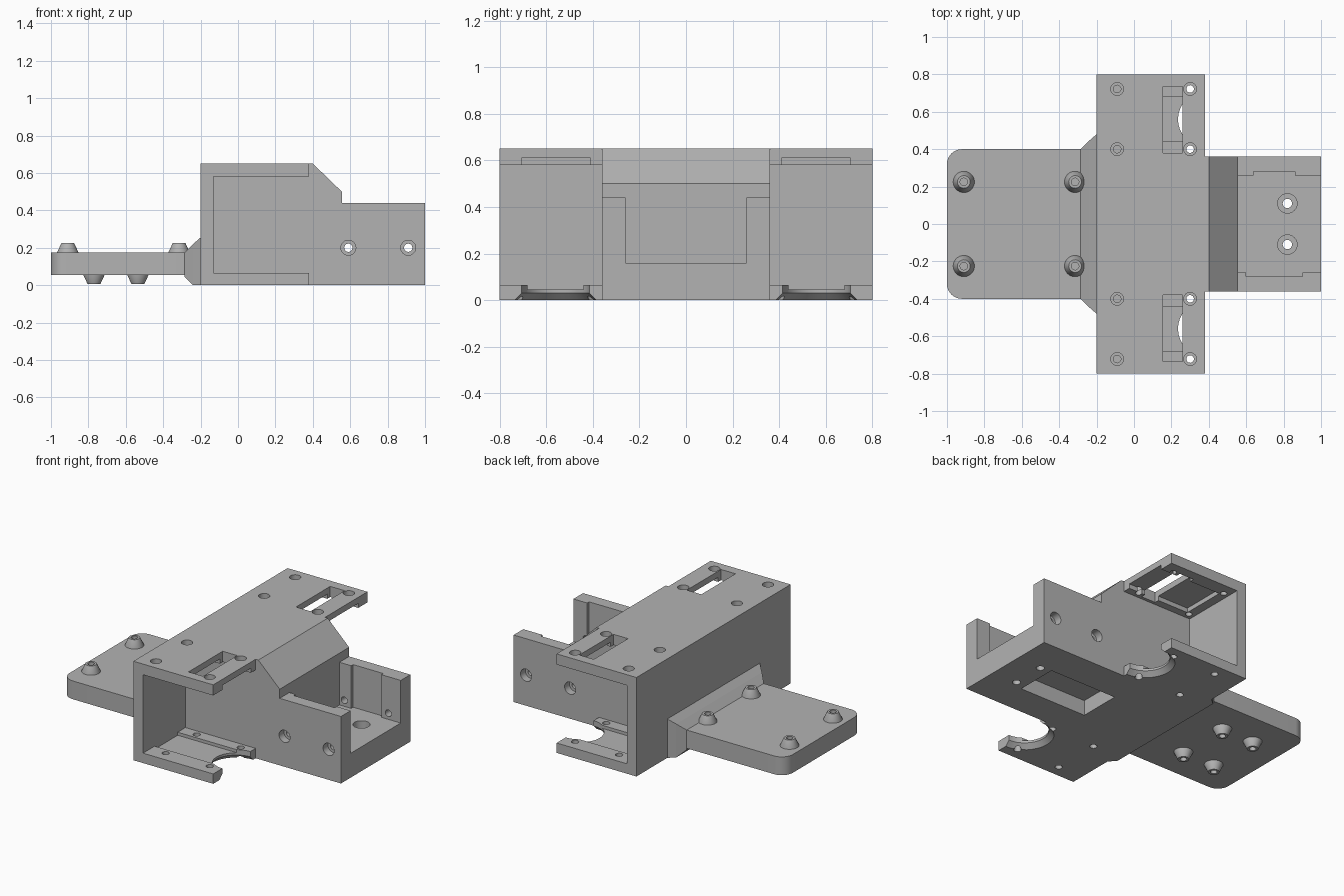
import bpy
import bmesh
from math import cos, sin, pi
from mathutils import Matrix, Vector

if "Cube" in bpy.data.objects:
    bpy.data.objects.remove(bpy.data.objects["Cube"])

GREY = (0.45, 0.45, 0.45, 1)
grey = bpy.data.materials.new("plain grey")
grey.use_nodes = True
grey.diffuse_color = GREY
grey.node_tree.nodes["Principled BSDF"].inputs["Base Color"].default_value = GREY


def finish(name, bm):
    bmesh.ops.recalc_face_normals(bm, faces=bm.faces)
    mesh = bpy.data.meshes.new(name)
    bm.to_mesh(mesh)
    bm.free()
    mesh.materials.append(grey)
    ob = bpy.data.objects.new(name, mesh)
    bpy.context.collection.objects.link(ob)
    return ob


def loft(name, rings):
    """Closed solid through rings of equal point count."""
    bm = bmesh.new()
    loops = [[bm.verts.new(p) for p in ring] for ring in rings]
    for a, b in zip(loops, loops[1:]):
        for i in range(len(a)):
            j = (i + 1) % len(a)
            bm.faces.new((a[i], a[j], b[j], b[i]))
    bm.faces.new(loops[0])
    bm.faces.new(loops[-1])
    return finish(name, bm)


def box(name, x, y, z):
    return loft(name, [[(x[0], y[0], h), (x[1], y[0], h), (x[1], y[1], h), (x[0], y[1], h)]
                       for h in z])


def side_profile(name, points, half_width):
    return loft(name, [[(x, y, z) for x, z in points] for y in (-half_width, half_width)])


def lathe(name, loc, profile, direction=(0, 0, 1), n=32):
    """Round solid from (radius, height) pairs along a direction."""
    turn = Vector((0, 0, 1)).rotation_difference(Vector(direction)).to_matrix().to_4x4()
    m = Matrix.Translation(loc) @ turn
    return loft(name, [[m @ Vector((r * cos(2 * pi * i / n), r * sin(2 * pi * i / n), h))
                        for i in range(n)] for r, h in profile])


def combine(target, tool, operation="DIFFERENCE"):
    mod = target.modifiers.new("combine", "BOOLEAN")
    mod.operation = operation
    mod.solver = "EXACT"
    mod.object = tool
    bpy.context.view_layer.objects.active = target
    bpy.ops.object.modifier_apply(modifier=mod.name)
    bpy.data.objects.remove(tool)


def smooth(ob):
    bpy.ops.object.select_all(action="DESELECT")
    ob.select_set(True)
    bpy.context.view_layer.objects.active = ob
    bpy.ops.object.shade_smooth_by_angle(angle=0.5)


# C-shaped bracket with a solid core that carries the tray
frame = side_profile("mount_frame", [(-0.2, 0), (0.38, 0), (0.38, 0.065), (-0.13, 0.065),
                                     (-0.13, 0.58), (0.38, 0.58), (0.38, 0.65), (-0.2, 0.65)], 0.8)
core = side_profile("core", [(-0.17, 0), (1, 0), (1, 0.44), (0.555, 0.44), (0.555, 0.5),
                             (0.4, 0.65), (-0.17, 0.65)], 0.36)
combine(frame, core, "UNION")

# Tray opening and the pocket beneath the core
combine(frame, box("tray_cut", (0.555, 1.1), (-0.26, 0.26), (0.16, 0.6)))
combine(frame, box("base_pocket", (0.26, 0.75), (-0.15, 0.13), (-0.1, 0.1)))

for s in (-1, 1):
    def span(a, b):
        return sorted((s * a, s * b))

    # Shallow recess in each tray wall
    reach = (0.64, 0.86) if s > 0 else (0.6, 0.9)
    combine(frame, box("wall_recess", reach, span(0.2, 0.28), (0.16, 0.6)))
    # Counterbored holes in tray walls and floor
    for x in (0.59, 0.91):
        combine(frame, lathe("wall_hole", (x, s * 0.36, 0.2),
                             [(0.04, 0.1), (0.04, -0.05), (0.022, -0.05), (0.022, -0.13)],
                             (0, s, 0)))
    combine(frame, lathe("floor_hole", (0.82, s * 0.11, 0),
                         [(0.025, -0.1), (0.025, 0.09), (0.052, 0.09), (0.052, 0.3)]))
    # Wing plates: cable slot, underside recess, groove and round notch
    combine(frame, box("top_slot", (0.155, 0.26), span(0.38, 0.735), (0.55, 0.8)))
    combine(frame, box("top_recess", (-0.07, 0.5), span(0.41, 0.705), (0.5, 0.61)))
    combine(frame, box("base_groove", (-0.13, 0.5), span(0.44, 0.68), (0.045, 0.2)))
    combine(frame, lathe("base_notch", (0.38, s * 0.56, 0),
                         [(0.185, -0.01), (0.145, 0.03), (0.145, 0.2)]))
    # Screw holes
    for y in (0.4, 0.722):
        for x in (-0.09, 0.3):
            combine(frame, lathe("top_hole", (x, s * y, 0.65),
                                 [(0.02, -0.15), (0.02, -0.035), (0.034, -0.035), (0.034, 0.1)]))
        for x in (-0.02, 0.3):
            combine(frame, lathe("base_hole", (x, s * y, 0), [(0.022, -0.1), (0.022, 0.2)]))
smooth(frame)

# Flared collar joining the shelf to the bracket
collar = [(-0.285, 0.4, 0.045, 0.175), (-0.24, 0.445, 0, 0.22), (-0.2, 0.48, 0, 0.255)]
loft("shelf_collar", [[(x, -y, lo), (x, y, lo), (x, y, hi), (x, -y, hi)]
                      for x, y, lo, hi in collar])

# Shelf with rounded outer corners
R = 0.08
corner = [(-1 + R - R * sin(i * pi / 16), 0.4 - R + R * cos(i * pi / 16)) for i in range(9)]
outline = [(-0.285, 0.4)] + corner + [(x, -y) for x, y in reversed(corner)] + [(-0.285, -0.4)]
shelf = loft("shelf", [[(x, y, z) for x, y in outline] for z in (0.055, 0.175)])
smooth(shelf)

# Hollow tapered standoffs above and below the shelf
STANDOFF = [(0.057, -0.005), (0.057, 0), (0.034, 0.05), (0.02, 0.05), (0.02, 0.005)]
for s in (-1, 1):
    for x in (-0.91, -0.315):
        smooth(lathe("upper_standoff", (x, s * 0.225, 0.175), STANDOFF))
    for x in (-0.77, -0.535):
        smooth(lathe("lower_standoff", (x, s * 0.18, 0.055), STANDOFF, (0, 0, -1)))
